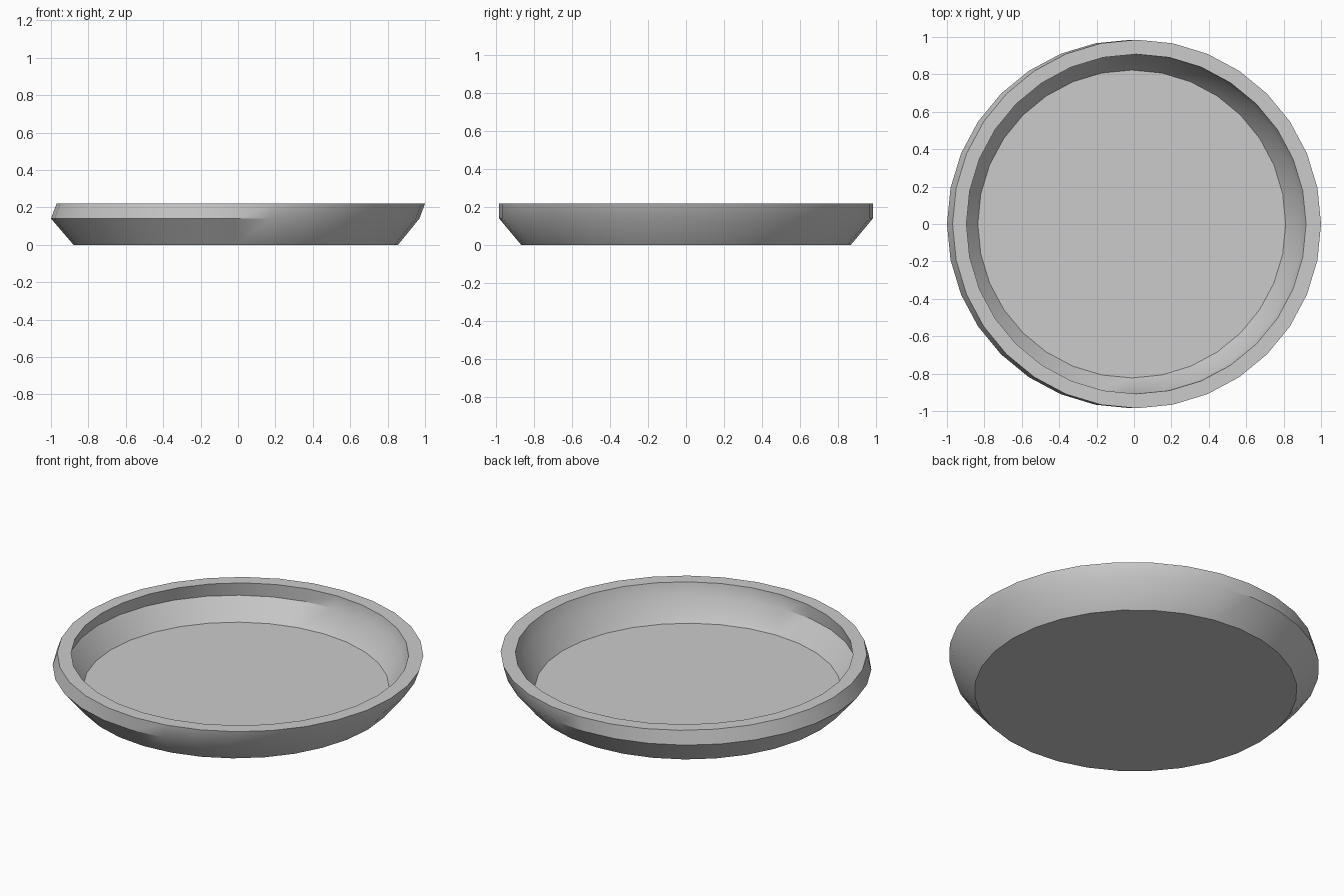
import bpy, bmesh, math

if "Cube" in bpy.data.objects:
    bpy.data.objects.remove(bpy.data.objects["Cube"])

SEGMENTS = 32

# Rings from the underside, over the rim and down to the dish floor:
# (radius, x offset, height). The offsets give the hand-thrown wobble.
RINGS = [
    (0.868, -0.012, 0.00),   # foot
    (0.985, -0.015, 0.14),   # outer belly
    (0.985, 0.015, 0.22),    # outer rim
    (0.908, 0.012, 0.22),    # inner rim
    (0.907, -0.015, 0.14),   # inner belly
    (0.823, -0.012, 0.02),   # dish floor
]


def add_ring(bm, radius, offset, z):
    step = 2 * math.pi / SEGMENTS
    return [bm.verts.new((offset + radius * math.cos(i * step),
                          radius * math.sin(i * step), z))
            for i in range(SEGMENTS)]


# Shallow round dish
bm = bmesh.new()
rings = [add_ring(bm, *r) for r in RINGS]
for low, high in zip(rings, rings[1:]):
    for i in range(SEGMENTS):
        j = (i + 1) % SEGMENTS
        bm.faces.new((low[i], low[j], high[j], high[i]))
bm.faces.new(rings[0][::-1])   # underside
bm.faces.new(rings[-1])        # floor
bmesh.ops.recalc_face_normals(bm, faces=bm.faces)

mesh = bpy.data.meshes.new("dish")
bm.to_mesh(mesh)
bm.free()
dish = bpy.data.objects.new("dish", mesh)
bpy.context.collection.objects.link(dish)

# Smooth walls with crisp rim and floor edges
bpy.context.view_layer.objects.active = dish
dish.select_set(True)
bpy.ops.object.shade_smooth_by_angle(angle=math.radians(35))
